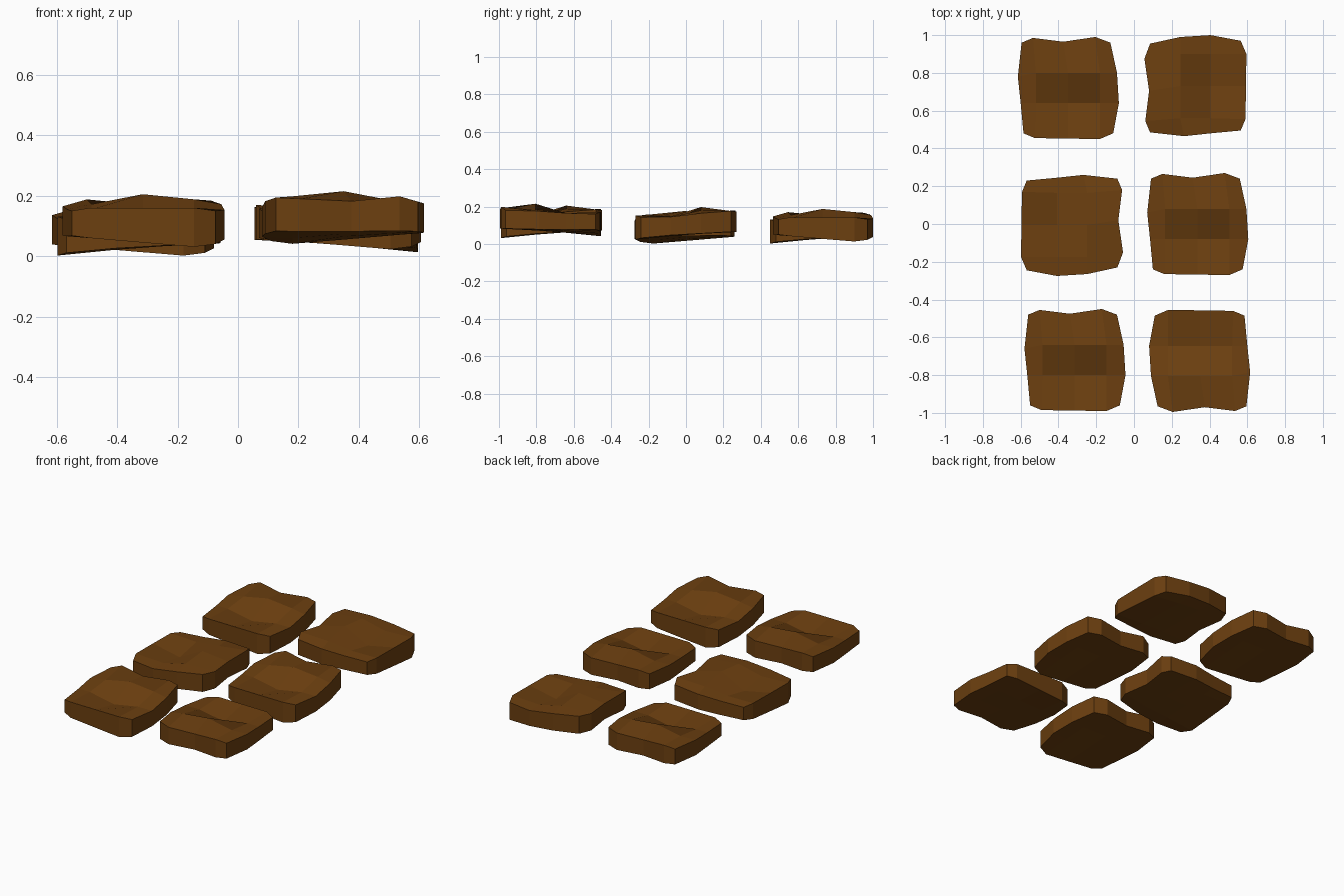
import bpy, bmesh, math
from mathutils import Matrix

if "Cube" in bpy.data.objects:
    bpy.data.objects.remove(bpy.data.objects["Cube"])

# Soil colour
soil = bpy.data.materials.new("soil_brown")
soil.diffuse_color = (0.15, 0.05, 0.005, 1)
soil.use_nodes = True
soil.node_tree.nodes["Principled BSDF"].inputs["Base Color"].default_value = soil.diffuse_color

COLS, ROWS = 5, 4
# Lumpy patch: plan position and top height of each grid point, front row first
TOP = [
    (-.235, -.24, .150), (-.175, -.265, .160), (0, -.268, .160), (.17, -.27, .160), (.24, -.24, .150),
    (-.25, -.08, .155), (-.17, -.08, .155), (0, -.08, .122), (.17, -.08, .152), (.27, -.08, .153),
    (-.265, .06, .165), (-.17, .08, .172), (0, .08, .205), (.17, .08, .188), (.26, .08, .172),
    (-.245, .24, .170), (-.185, .265, .188), (-.025, .245, .172), (.145, .27, .180), (.225, .24, .184),
]
# Underside heights of the same points
BOTTOM = [
    .068, .060, .045, .031, .040,
    .066, .060, .055, .050, .055,
    .068, .066, .064, .062, .064,
    .072, .074, .072, .072, .073,
]


def make_patch_mesh():
    bm = bmesh.new()
    top = [bm.verts.new(p) for p in TOP]
    low = [bm.verts.new((x, y, z)) for (x, y, _), z in zip(TOP, BOTTOM)]
    # Top and underside quads
    for j in range(ROWS - 1):
        for i in range(COLS - 1):
            a = j * COLS + i
            quad = (a, a + 1, a + COLS + 1, a + COLS)
            bm.faces.new([top[k] for k in quad])
            bm.faces.new([low[k] for k in reversed(quad)])
    # Side wall around the rim
    last = COLS * (ROWS - 1)
    rim = list(range(COLS)) + [COLS * (j + 1) - 1 for j in range(1, ROWS)]
    rim += list(range(last + COLS - 2, last - 1, -1))
    rim += [COLS * j for j in range(ROWS - 2, 0, -1)]
    for a, b in zip(rim, rim[1:] + rim[:1]):
        bm.faces.new((low[a], low[b], top[b], top[a]))
    bmesh.ops.recalc_face_normals(bm, faces=bm.faces)
    mesh = bpy.data.meshes.new("soil_patch")
    bm.to_mesh(mesh)
    bm.free()
    mesh.materials.append(soil)
    return mesh


# Six turned copies: name, centre, height offset, quarter turn
patch = make_patch_mesh()
for name, x, y, z, turn in (
    ("front_left_patch", -.315, -.72, 0, 0),
    ("front_right_patch", .35, -.725, .01, 180),
    ("middle_left_patch", -.328, -.005, -.029, -90),
    ("middle_right_patch", .335, 0, -.008, 0),
    ("back_left_patch", -.35, .72, -.029, 0),
    ("back_right_patch", .325, .73, -.018, 90),
):
    ob = bpy.data.objects.new(name, patch)
    ob.matrix_world = Matrix.Translation((x, y, z)) @ Matrix.Rotation(math.radians(turn), 4, 'Z')
    bpy.context.collection.objects.link(ob)
